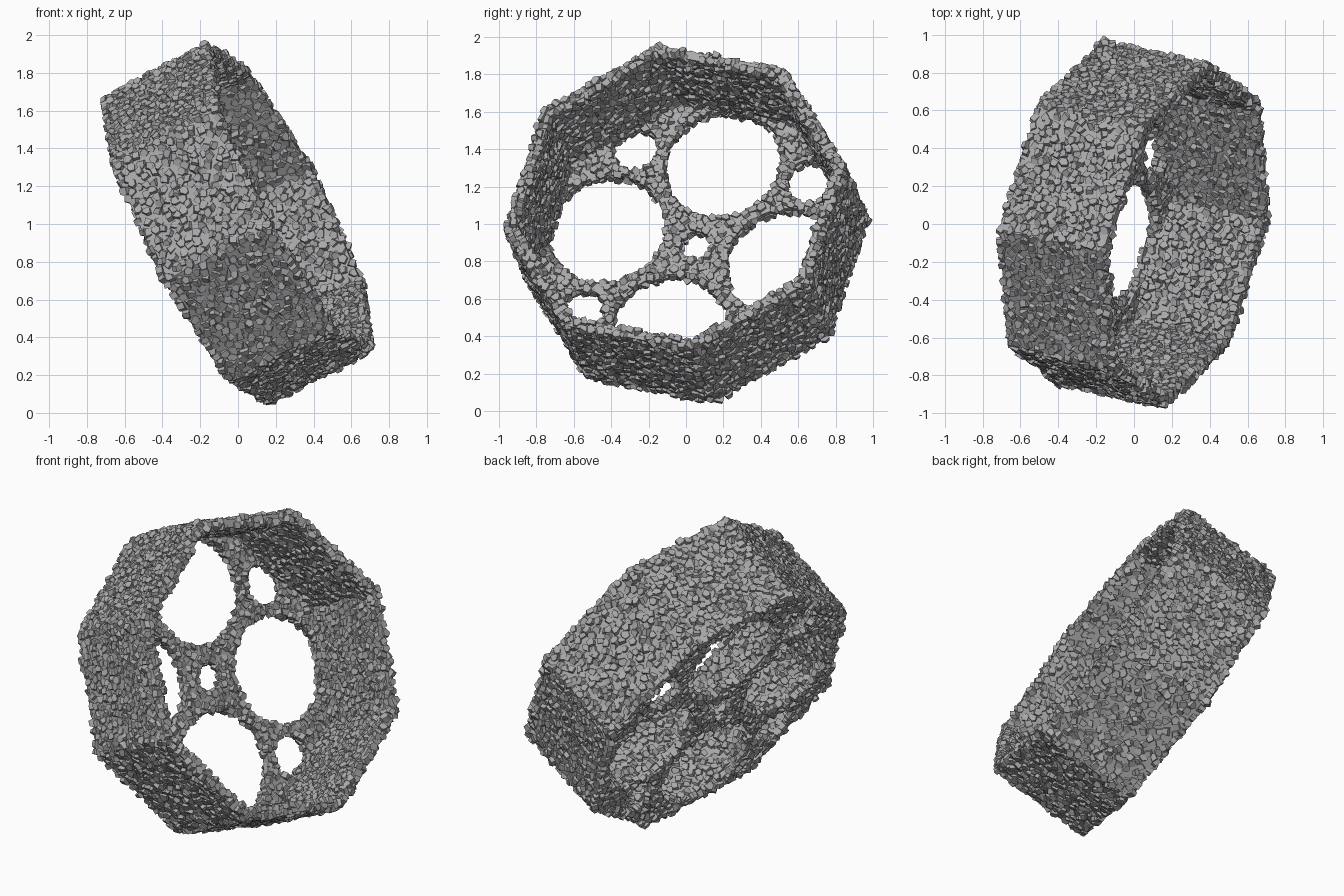
import bpy, bmesh, math, random
from mathutils import Matrix, Vector
from mathutils.kdtree import KDTree

random.seed(4)
cube = bpy.data.objects.get("Cube")
if cube:
    bpy.data.objects.remove(cube, do_unlink=True)

SIDES = 8
TWIST = math.radians(5.5)
R_OUT, R_IN, HALF = 0.925, 0.875, 0.315
DISC_Z, DISC_T = -0.285, 0.05
SPACING = 0.036

stone = bpy.data.materials.new("grey_stone")
stone.use_nodes = True
GREY = (0.4, 0.4, 0.4, 1)
stone.diffuse_color = GREY
stone.node_tree.nodes["Principled BSDF"].inputs["Base Color"].default_value = GREY

# Tilted wheel frame: local z is the axle
axle = Vector((0.87, -0.19, 0.45)).normalized()
side = (Vector((0, 1, 0)) - axle * axle.y).normalized()
up = axle.cross(side)
frame = Matrix((side, up, axle)).transposed().to_4x4()
frame.translation = (0, 0, 1)


def make_object(name, bm):
    mesh = bpy.data.meshes.new(name)
    bm.to_mesh(mesh)
    bm.free()
    mesh.materials.append(stone)
    obj = bpy.data.objects.new(name, mesh)
    obj.matrix_world = frame
    bpy.context.collection.objects.link(obj)
    return obj


def polar(r, angle, z=0.0):
    return Vector((r * math.cos(angle), r * math.sin(angle), z))


def add_prism(bm, centre, radius, depth, sides, turn=0.0):
    bmesh.ops.create_cone(bm, cap_ends=True, segments=sides, radius1=radius,
                          radius2=radius, depth=depth,
                          matrix=Matrix.Translation(centre) @ Matrix.Rotation(turn, 4, "Z"))


# Octagonal rim wall
bm = bmesh.new()
section = [(R_OUT, -HALF), (R_OUT, HALF), (R_IN, HALF), (R_IN, -HALF)]
loops = [[bm.verts.new(polar(r, TWIST + k * math.tau / SIDES, z)) for r, z in section]
         for k in range(SIDES)]
for k in range(SIDES):
    a, b = loops[k], loops[(k + 1) % SIDES]
    for j in range(4):
        n = (j + 1) % 4
        bm.faces.new((a[j], b[j], b[n], a[n]))
bmesh.ops.recalc_face_normals(bm, faces=bm.faces)
rim = make_object("rim_wall", bm)

# Pierced disc at the back of the rim
bm = bmesh.new()
add_prism(bm, (0, 0, DISC_Z), R_IN + 0.01, DISC_T, SIDES, TWIST)
disc = make_object("pierced_disc", bm)

bm = bmesh.new()
add_prism(bm, (0, 0, DISC_Z), 0.09, 0.3, 12)
for k in range(SIDES):
    angle = TWIST + math.radians(22.5) + k * math.tau / SIDES
    dist, radius = (0.505, 0.325) if k % 2 else (0.7, 0.13)
    add_prism(bm, polar(dist, angle, DISC_Z), radius, 0.3, 32)
cutter = make_object("hole_cutter", bm)
cutter.hide_render = True
cutter.hide_viewport = False

cut = disc.modifiers.new("holes", "BOOLEAN")
cut.operation = "DIFFERENCE"
cut.solver = "EXACT"
cut.object = cutter
bpy.context.view_layer.update()
pierced = bpy.data.meshes.new_from_object(
    disc.evaluated_get(bpy.context.evaluated_depsgraph_get()))
disc.modifiers.clear()
disc.data = pierced
bpy.data.objects.remove(cutter, do_unlink=True)


def scatter_points(mesh):
    """Evenly spaced random points with normals over a mesh."""
    mesh.calc_loop_triangles()
    tris = list(mesh.loop_triangles)
    total = sum(t.area for t in tris)
    picks = random.choices(tris, weights=[t.area for t in tris],
                           k=int(total / SPACING ** 2 * 6))
    cells, kept = {}, []
    for t in picks:
        a, b, c = (mesh.vertices[i].co for i in t.vertices)
        s, q = math.sqrt(random.random()), random.random()
        p = a * (1 - s) + b * (s * (1 - q)) + c * (s * q)
        key = tuple(int(math.floor(v / SPACING)) for v in p)
        near = (o for i in (-1, 0, 1) for j in (-1, 0, 1) for k in (-1, 0, 1)
                for o in cells.get((key[0] + i, key[1] + j, key[2] + k), ()))
        if all((o - p).length > SPACING for o in near):
            cells.setdefault(key, []).append(p)
            kept.append((p, t.normal.copy()))
    return kept


def cover_with_chips(name, base):
    """Cover a base shape with tilted irregular stone chips."""
    verts, faces = [], []
    for p, normal in scatter_points(base.data):
        tilt = Vector([random.gauss(0, 0.24) for _ in range(3)])
        rot = (normal + tilt).normalized().to_track_quat("Z", "Y").to_matrix()
        n = random.choice((4, 5, 5, 6))
        spin = random.random() * math.tau
        top = random.uniform(0.008, 0.02)
        start = len(verts)
        outline = [(random.uniform(0.024, 0.036), spin + (i + random.uniform(-0.25, 0.25)) * math.tau / n)
                   for i in range(n)]
        for shrink, z in ((1.0, -0.02), (0.8, top)):
            verts.extend(p + rot @ polar(r * shrink, ang, z) for r, ang in outline)
        faces.append([start + n + i for i in range(n)])
        faces.append([start + i for i in reversed(range(n))])
        for i in range(n):
            j = (i + 1) % n
            faces.append([start + i, start + j, start + n + j, start + n + i])
    mesh = bpy.data.meshes.new(name)
    mesh.from_pydata(verts, [], faces)
    mesh.materials.append(stone)
    obj = bpy.data.objects.new(name, mesh)
    obj.matrix_world = frame
    bpy.context.collection.objects.link(obj)


cover_with_chips("rim_stone_chips", rim)
cover_with_chips("disc_stone_chips", disc)
